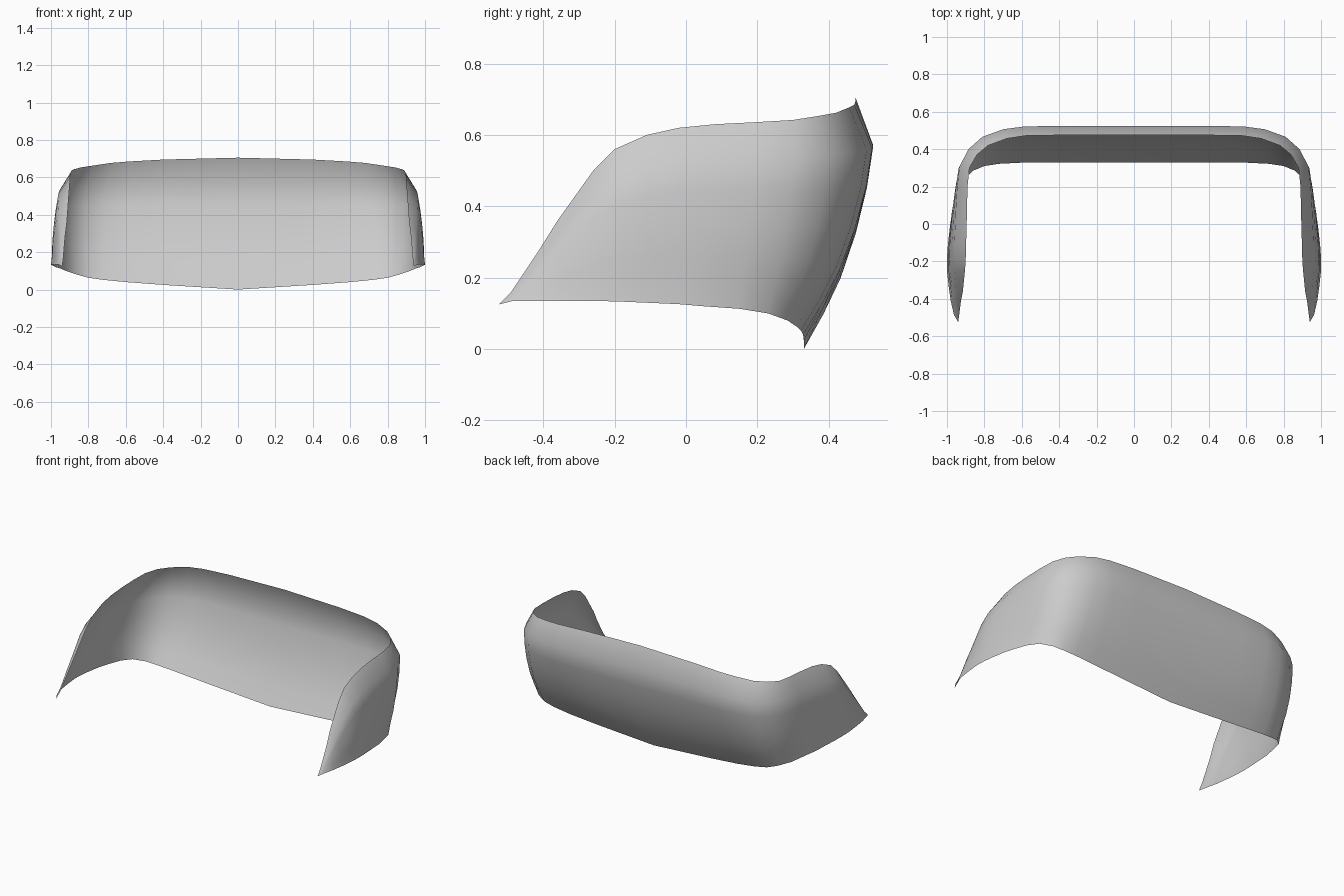
import bpy, bmesh
from mathutils import Vector

if "Cube" in bpy.data.objects:
    bpy.data.objects.remove(bpy.data.objects["Cube"])

# Lower and upper edge of the shell, from the back centre to the wing tip (right half)
lower = [(0, .33, 0), (.4, .33, .025), (.6, .328, .04), (.72, .322, .052), (.80, .31, .063),
         (.86, .285, .08), (.92, .23, .10), (.95, .15, .113), (.975, .05, .12),
         (.985, -.02, .126), (.995, -.11, .13), (1, -.18, .133), (1, -.25, .135),
         (.99, -.34, .135), (.98, -.41, .135), (.963, -.485, .135), (.94, -.525, .125)]
upper = [(0, .475, .705), (.4, .475, .695), (.58, .472, .685), (.68, .457, .677), (.78, .42, .662),
         (.84, .37, .653), (.88, .30, .642), (.89, .2, .636), (.893, .08, .63),
         (.895, -.02, .62), (.898, -.11, .60), (.90, -.20, .56), (.905, -.26, .50),
         (.915, -.36, .36), (.925, -.41, .28), (.935, -.49, .16), (.94, -.525, .125)]

# Outward bulge over the height: fraction, at the back, at the sides
bulge = [(0, 0, 0), (.14, .035, .008), (.28, .062, .022), (.46, .079, .034),
         (.64, .084, .041), (.81, .077, .044), (1, 0, 0)]

lower = [Vector(p) for p in lower]
upper = [Vector(p) for p in upper]
mid = [(a + b) / 2 for a, b in zip(lower, upper)]
last = len(mid) - 1

bm = bmesh.new()
columns = []
for i, (a, b) in enumerate(zip(lower, upper)):
    d = mid[min(i + 1, last)] - mid[max(i - 1, 0)]
    n = Vector((-d.y, d.x, 0)).normalized()
    if i == 0:
        n = Vector((0, 1, 0))
    back = max(n.y, 0) ** 2
    scale = min(1, (b.z - a.z) / .45)
    columns.append([bm.verts.new(a.lerp(b, t) + n * scale * (kb * back + ks * (1 - back)))
                    for t, kb, ks in bulge])
for c, e in zip(columns, columns[1:]):
    for j in range(len(bulge) - 1):
        bm.faces.new((c[j], c[j + 1], e[j + 1], e[j]))

# The wing closes to a point
bmesh.ops.remove_doubles(bm, verts=bm.verts, dist=.0005)
bmesh.ops.recalc_face_normals(bm, faces=bm.faces)
if sum((f.normal.y * f.calc_area() for f in bm.faces)) < 0:
    bmesh.ops.reverse_faces(bm, faces=bm.faces)
for f in bm.faces:
    f.smooth = True

me = bpy.data.meshes.new("wraparound_shell")
bm.to_mesh(me)
bm.free()
shell = bpy.data.objects.new("wraparound_shell", me)
bpy.context.collection.objects.link(shell)
mirror = shell.modifiers.new("mirror", 'MIRROR')
mirror.use_clip = True
